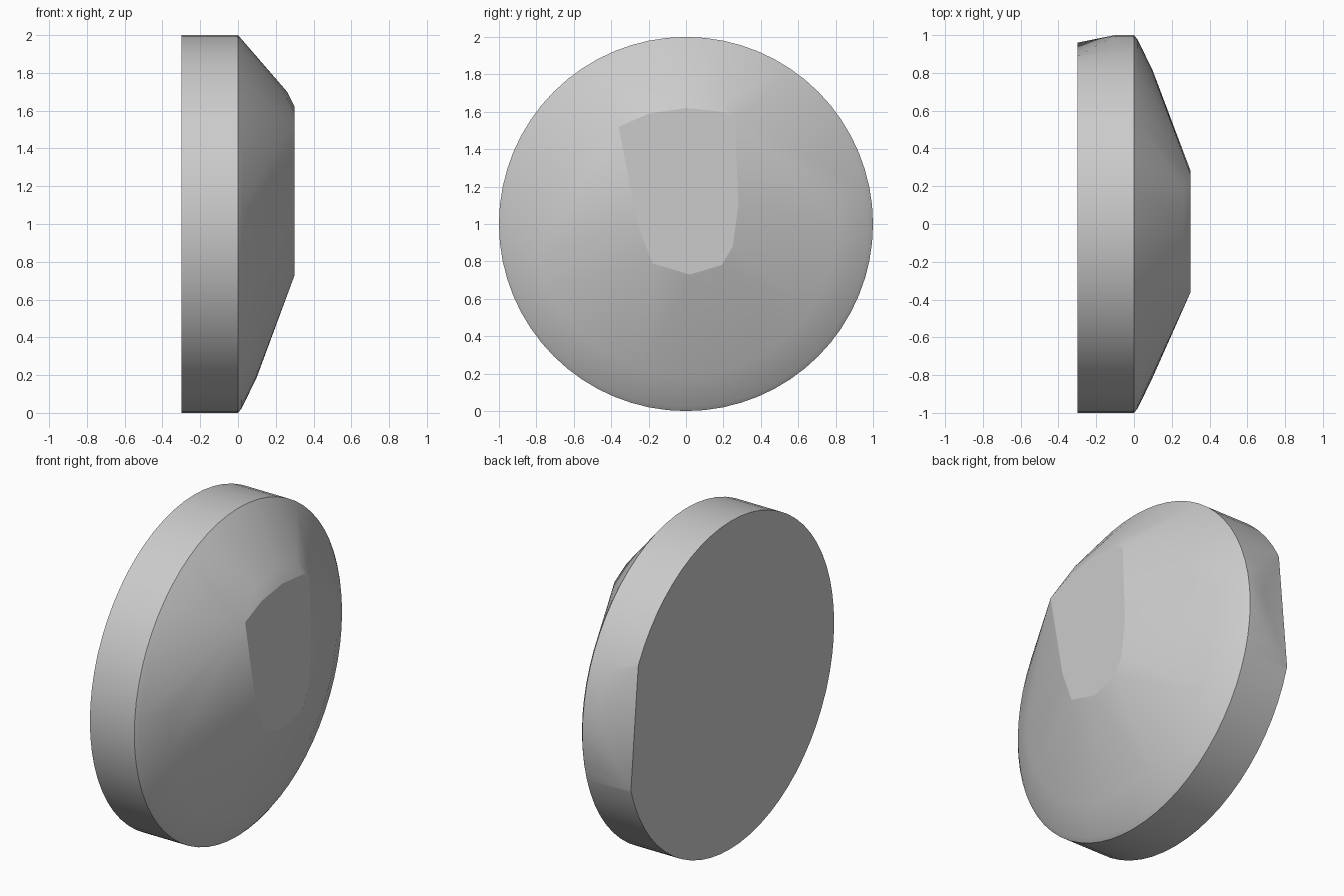
import bpy, bmesh, math

cube = bpy.data.objects.get("Cube")
if cube:
    bpy.data.objects.remove(cube, do_unlink=True)

grey = bpy.data.materials.new("plain grey")
grey.use_nodes = True
colour = (0.6, 0.6, 0.6, 1)
grey.diffuse_color = colour
grey.node_tree.nodes["Principled BSDF"].inputs["Base Color"].default_value = colour

SIDES = 64


def ring(x, radius, keep=lambda y, z: True):
    """Points of a circle facing along x, centred at z = 1."""
    points = []
    for i in range(SIDES):
        a = 2 * math.pi * i / SIDES
        y, z = radius * math.cos(a), 1 + radius * math.sin(a)
        if keep(y, z):
            points.append((x, y, z))
    return points


# Chipped edge of the flat back: a straight, slightly tilted chord
chip_low, chip_high = (0.96, 0.72), (0.89, 1.45)


def inside_chip(y, z):
    t = (z - chip_low[1]) / (chip_high[1] - chip_low[1])
    return y < chip_low[0] + t * (chip_high[0] - chip_low[0])


points = ring(-0.3, 1, inside_chip)
points += [(-0.3, *chip_low), (-0.3, *chip_high)]

# Full rim, then the rounded flank
points += ring(-0.1, 1) + ring(0.0, 1) + ring(0.02, 0.975) + ring(0.1, 0.81)

# Irregular flat crown, with a softened upper lip
crown = [(-0.36, 1.52), (-0.2, 1.59), (0, 1.62), (0.2, 1.6), (0.26, 1.57),
         (0.28, 1.1), (0.25, 0.88), (0.19, 0.78), (0.02, 0.73),
         (-0.18, 0.79), (-0.26, 1.0)]
points += [(0.3, y, z) for y, z in crown]
points += [(0.26, y, z) for y, z in ((-0.2, 1.665), (0, 1.7), (0.2, 1.67))]

# Stretch a convex skin over all the sections
bm = bmesh.new()
for p in points:
    bm.verts.new(p)
hull = bmesh.ops.convex_hull(bm, input=bm.verts[:])
loose = {v for v in hull["geom_interior"] + hull["geom_unused"]
         if isinstance(v, bmesh.types.BMVert)}
bmesh.ops.delete(bm, geom=list(loose), context="VERTS")
bmesh.ops.dissolve_limit(bm, angle_limit=math.radians(0.5),
                         verts=bm.verts[:], edges=bm.edges[:])
bmesh.ops.recalc_face_normals(bm, faces=bm.faces[:])
mesh = bpy.data.meshes.new("faceted_disc")
bm.to_mesh(mesh)
bm.free()
mesh.materials.append(grey)

disc = bpy.data.objects.new("faceted_disc", mesh)
bpy.context.collection.objects.link(disc)
bpy.ops.object.select_all(action="DESELECT")
disc.select_set(True)
bpy.context.view_layer.objects.active = disc
bpy.ops.object.shade_smooth_by_angle(angle=math.radians(17))
